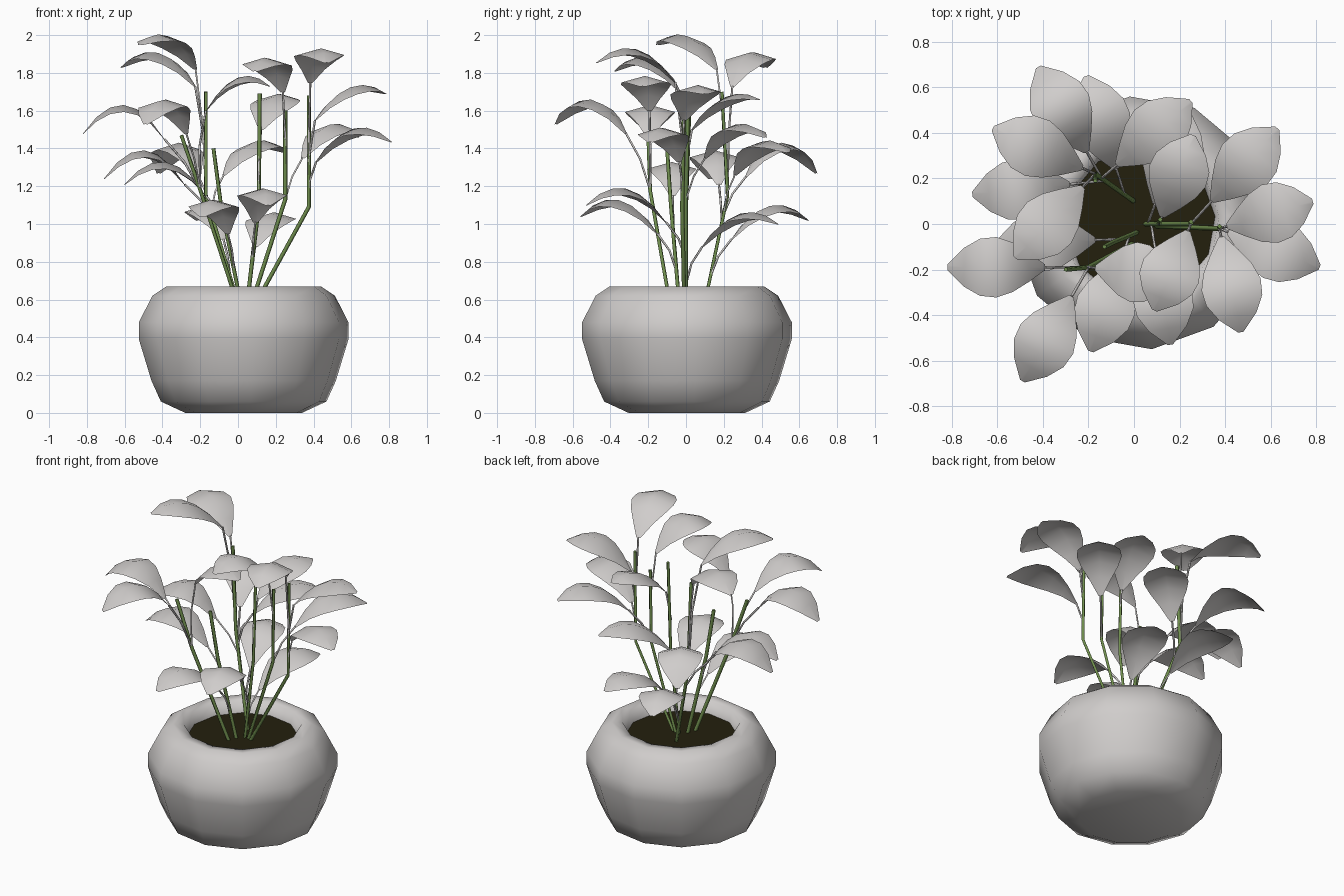
import bpy, math
from mathutils import Vector

if "Cube" in bpy.data.objects:
    bpy.data.objects.remove(bpy.data.objects["Cube"])


def material(name, rgb):
    m = bpy.data.materials.new(name)
    m.diffuse_color = (*rgb, 1)
    m.use_nodes = True
    m.node_tree.nodes["Principled BSDF"].inputs["Base Color"].default_value = m.diffuse_color
    return m


WHITE = material("pale grey", (0.63, 0.61, 0.60))
GREEN = material("stem green", (0.16, 0.27, 0.075))
SOIL = material("dark soil", (0.017, 0.014, 0.004))


def mesh_object(name, verts, faces, mat):
    me = bpy.data.meshes.new(name)
    me.from_pydata(verts, [], faces)
    me.materials.append(mat)
    for p in me.polygons:
        p.use_smooth = True
    me.update()
    ob = bpy.data.objects.new(name, me)
    bpy.context.collection.objects.link(ob)


def tube(name, points, radius, mat):
    cu = bpy.data.curves.new(name, "CURVE")
    cu.dimensions = "3D"
    cu.bevel_depth = radius
    cu.bevel_resolution = 0
    cu.use_fill_caps = True
    sp = cu.splines.new("POLY")
    sp.points.add(len(points) - 1)
    for p, co in zip(sp.points, points):
        p.co = (*co, 1)
    cu.materials.append(mat)
    bpy.context.collection.objects.link(bpy.data.objects.new(name, cu))


# Pot: twelve-sided lathe, and the soil disc inside it
SIDES = 12


def ring(r, z):
    angles = [math.radians(5) + math.tau * k / SIDES for k in range(SIDES)]
    return [(0.03 + r * math.cos(a), 0.005 + r * math.sin(a), z) for a in angles]


profile = [(0.31, 0), (0.44, 0.06), (0.49, 0.17), (0.557, 0.39), (0.557, 0.48),
           (0.485, 0.62), (0.41, 0.67), (0.345, 0.665), (0.325, 0.58)]
verts = [v for r, z in profile for v in ring(r, z)]
faces = [tuple(reversed(range(SIDES)))]
for i in range(len(profile) - 1):
    for k in range(SIDES):
        a, b = i * SIDES + k, i * SIDES + (k + 1) % SIDES
        faces.append((a, b, b + SIDES, a + SIDES))
mesh_object("pot", verts, faces, WHITE)
mesh_object("soil", ring(0.33, 0.59), [tuple(range(SIDES))], SOIL)


# Leaf: stalk leaving the stem, then an arched blade of constant length
def leaf(root, bend, x, y, z, crest):
    tip = Vector((x, y, z))
    base_z = crest - 0.18
    # low leaves leave the stem below its bend
    node = root.lerp(bend, min(1, (base_z - 0.2 - root.z) / (bend.z - root.z)))
    along = Vector((x - node.x, y - node.y, 0))
    length = min(0.43, along.length * 0.92)
    along.normalize()
    side = Vector((-along.y, along.x, 0))
    base = tip - along * length
    base.z = base_z
    elbow = node.lerp(base, 0.55) - along * 0.02
    tube("leaf_stalk", [node, elbow, base], 0.006, WHITE)

    verts, faces, rows, s = [], [], 7, 0.55
    for i in range(rows):
        u = i / (rows - 1)
        w = 0.012 + 0.122 * math.sin(math.pi * u ** 1.15) ** 0.9 if 0 < i < rows - 1 else 0.012
        p = base.lerp(tip, u)
        # parabola through the base, crest and tip heights
        p.z = (base_z * (u - s) * (u - 1) / s + crest * u * (u - 1) / (s * (s - 1))
               + z * u * (u - s) / (1 - s))
        drop = Vector((0, 0, -w * 0.28))
        verts += [p + side * w + drop, p, p - side * w + drop]
    for a in range(0, 3 * (rows - 1), 3):
        faces += [(a, a + 1, a + 4, a + 3), (a + 1, a + 2, a + 5, a + 4)]
    mesh_object("leaf", verts, faces, WHITE)


# Plant: each stem has a bend, a top, and leaves (tip x, y, z and crest height)
plant = [
    ((-0.17, 0.22, 1.15), (-0.17, 0.19, 1.70), [
        (-0.52, -0.15, 1.95, 2.0), (-0.62, 0.42, 1.83, 1.91), (-0.42, 0.69, 1.27, 1.43),
        (0.25, 0.54, 1.38, 1.44), (-0.71, 0.13, 1.24, 1.39), (-0.21, 0.65, 1.02, 1.10)]),
    ((-0.20, -0.19, 1.18), (-0.30, -0.20, 1.47), [
        (-0.82, -0.19, 1.48, 1.63), (-0.49, -0.69, 1.53, 1.66), (0.17, -0.23, 1.73, 1.78)]),
    ((-0.09, -0.08, 1.10), (-0.13, -0.10, 1.40), [
        (-0.60, -0.08, 1.21, 1.33), (-0.19, -0.56, 1.04, 1.13)]),
    ((0.11, 0.0, 1.10), (0.115, 0.02, 1.69), [
        (0.16, -0.53, 1.10, 1.19), (0.24, 0.49, 1.0, 1.06), (0.26, 0.39, 1.66, 1.68)]),
    ((0.25, 0.0, 1.13), (0.25, 0.01, 1.60), [
        (0.09, -0.38, 1.81, 1.88), (0.63, 0.42, 1.46, 1.53)]),
    ((0.375, -0.02, 1.09), (0.375, -0.01, 1.68), [
        (0.47, -0.475, 1.855, 1.93), (0.815, -0.19, 1.435, 1.51), (0.785, 0.10, 1.69, 1.73)]),
]
for bend, top, leaves in plant:
    bend = Vector(bend)
    # roots crowd together near the middle of the soil
    root = Vector((0.03 + 0.17 * bend.x, 0.45 * bend.y, 0.58))
    tube("stem", [root, bend, Vector(top)], 0.011, GREEN)
    for values in leaves:
        leaf(root, bend, *values)
